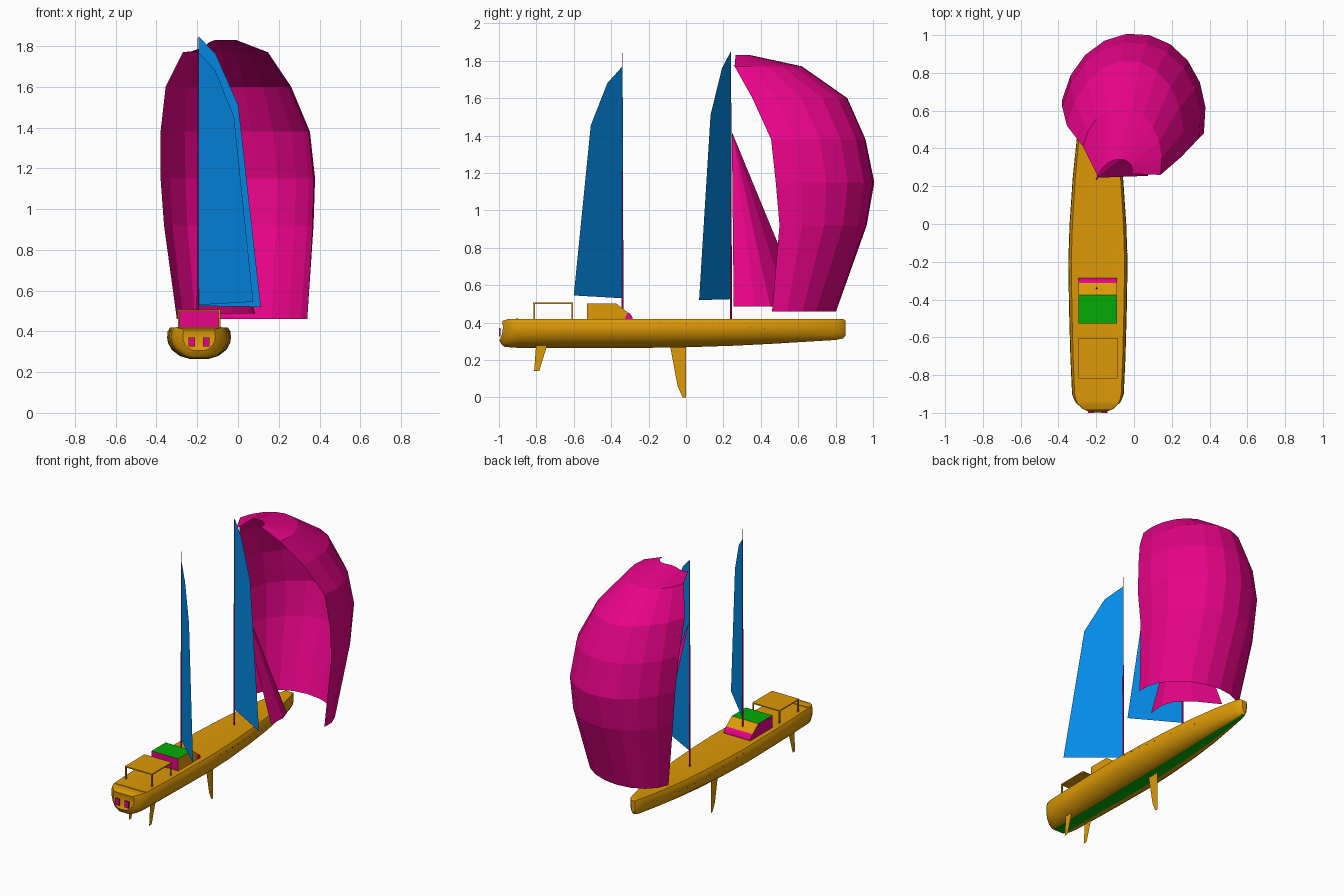
import bpy, bmesh, math
from mathutils import Vector

if "Cube" in bpy.data.objects:
    bpy.data.objects.remove(bpy.data.objects["Cube"])

CX = -0.191  # boat centreline


def material(name, rgb):
    m = bpy.data.materials.new(name)
    m.diffuse_color = (*rgb, 1)
    m.use_nodes = True
    m.node_tree.nodes["Principled BSDF"].inputs["Base Color"].default_value = m.diffuse_color
    return m


ORANGE = material("hull_orange", (0.72, 0.32, 0.002))
GREEN = material("deck_green", (0.001, 0.41, 0.002))
MAGENTA = material("sail_magenta", (0.82, 0.001, 0.25))
BLUE = material("sail_blue", (0.001, 0.27, 0.84))


def make(name, verts, faces, mats, rule=None):
    """Mesh object; rule(face) picks the material index."""
    me = bpy.data.meshes.new(name)
    me.from_pydata([tuple(v) for v in verts], [], faces)
    for m in mats:
        me.materials.append(m)
    bm = bmesh.new()
    bm.from_mesh(me)
    bmesh.ops.recalc_face_normals(bm, faces=bm.faces)
    if rule:
        for f in bm.faces:
            f.material_index = rule(f)
    bm.to_mesh(me)
    bm.free()
    ob = bpy.data.objects.new(name, me)
    bpy.context.collection.objects.link(ob)
    return ob


def extrude_x(name, profile, x0, x1, mats, rule=None):
    """Extrude a (y, z) profile from x0 to x1."""
    m = len(profile)
    v = [(x, y, z) for x in (x0, x1) for y, z in profile]
    f = [(j, (j + 1) % m, m + (j + 1) % m, m + j) for j in range(m)]
    f += [tuple(range(m)), tuple(range(m, 2 * m))]
    return make(name, v, f, mats, rule)


def box(name, x0, x1, y0, y1, z0, z1, mat):
    return extrude_x(name, [(y0, z0), (y1, z0), (y1, z1), (y0, z1)], x0, x1, [mat])


def sheet(name, pts, mat):
    return make(name, pts, [tuple(range(len(pts)))], [mat])


# Hull: stations (y, half width, bottom, top), one shared rounded section
stations = [(-1.0, .08, .305, .408), (-.99, .118, .283, .418), (-.975, .13, .27, .42),
            (-.9, .137, .265, .42), (-.7, .146, .265, .42), (-.45, .153, .265, .42),
            (-.2, .157, .265, .42), (0, .15, .268, .42), (.25, .133, .276, .42),
            (.45, .112, .286, .42), (.65, .08, .298, .42), (.8, .045, .307, .42),
            (.84, .03, .315, .42), (.852, .016, .33, .412)]
section = [(.3, 0), (.6, .09), (.85, .28), (.97, .5), (1, .68), (.98, .86), (.9, 1), (.83, .99)]
verts = []
for y, w, zb, zt in stations:
    half = [(w * a, zb + (zt - zb) * b) for a, b in section]
    ring = half + [(-a, b) for a, b in reversed(half)]
    bow_out = .055 if y < -.95 else 0  # rounded transom
    verts += [(CX + a, y + bow_out * (a / .13) ** 2, b) for a, b in ring]
n = 2 * len(section)
faces = [(i * n + j, i * n + (j + 1) % n, (i + 1) * n + (j + 1) % n, (i + 1) * n + j)
         for i in range(len(stations) - 1) for j in range(n)]
# transom in strips, bow cap as one face
faces += [(j, j + 1, n - 2 - j, n - 1 - j) for j in range(len(section) - 1)]
faces += [tuple(range((len(stations) - 1) * n, len(stations) * n))]


def deck_rule(f):
    c = f.calc_center_median()
    return int(f.normal.z > .9 and abs(c.x - CX) < .001 and c.y > -.96)


hull = make("hull", verts, faces, [ORANGE, GREEN], deck_rule)
bpy.context.view_layer.objects.active = hull
hull.select_set(True)
bpy.ops.object.shade_smooth_by_angle(angle=math.radians(35))
hull.select_set(False)


def half_width(y):
    for a, b in zip(stations, stations[1:]):
        if a[0] <= y <= b[0]:
            return a[1] + (b[1] - a[1]) * (y - a[0]) / (b[0] - a[0])


# Stern windows and the row of small portholes
for i, s in enumerate((-1, 1)):
    x = CX + s * .036
    box(f"stern_window_{i}", x - .016, x + .016, -1.0, -.992, .325, .37, MAGENTA)
    for k in range(10):
        y = -.14 + k * .07
        px = CX + s * half_width(y) * .99
        z = .40 - k * .004
        box(f"porthole_{i}_{k}", px - .002, px + .002, y - .002, y + .002, z - .002, z + .002, MAGENTA)

# Keel and twin rudders are thin sheets
sheet("keel", [(CX, y, z) for y, z in
               [(-.085, .275), (0, .275), (0, 0), (-.018, 0), (-.045, .06)]], ORANGE)
for i, s in enumerate((-1, 1)):
    sheet(f"rudder_{i}", [(CX + s * .078, y, z) for y, z in
                          [(-.8, .3), (-.74, .3), (-.745, .27), (-.785, .14), (-.812, .14)]], ORANGE)


# Cabin: green roof, orange sloped front, glazed back and one side
def cabin_rule(f):
    if f.normal.z > .95:
        return 1
    return 2 if f.normal.y < -.9 or f.normal.x < -.9 else 0


cabin = [(-.528, .415), (-.528, .503), (-.375, .503), (-.312, .455), (-.33, .415)]
extrude_x("cabin", cabin, CX - .102, CX + .102, [ORANGE, GREEN, MAGENTA], cabin_rule)
nose = [(-.33, .415), (-.312, .455), (-.298, .447), (-.287, .43), (-.285, .415)]
extrude_x("cabin_nose", nose, CX - .102, CX + .102, [MAGENTA])

# Cockpit canopy on four posts, and stern rail
box("canopy", CX - .104, CX + .104, -.817, -.603, .5, .508, ORANGE)
for i, s in enumerate((-1, 1)):
    for k, y in enumerate((-.812, -.608)):
        x = CX + s * .1
        box(f"canopy_post_{i}_{k}", x - .004, x + .004, y - .004, y + .004, .415, .502, ORANGE)
box("stern_rail", CX - .11, CX + .11, -.91, -.896, .415, .422, ORANGE)


# Tapered masts with flat blue sails: leech points are (fraction of boom, height)
def rig(tag, y, z0, top, clew, leech):
    bpy.ops.mesh.primitive_cone_add(vertices=8, radius1=.006, radius2=.001, depth=top - z0,
                                    location=(-.197, y, (top + z0) / 2))
    bpy.context.object.name = tag + "_mast"
    bpy.context.object.data.materials.append(MAGENTA)
    base = Vector((-.195, y, 0))
    run = Vector((clew[0], clew[1], 0)) - base
    sheet(tag + "_sail", [base + run * t + Vector((0, 0, z)) for t, z in leech], BLUE)


rig("aft", -.34, .415, 1.84, (.075, -.6), [(0, .53), (1, .545), (.65, 1.455), (.31, 1.68), (0, 1.77)])
rig("fore", .24, .415, 1.84, (.112, .07), [(0, .525), (1, .52), (.64, 1.51), (.28, 1.76), (0, 1.85)])

# Jib: bellied cone from the head to a curved foot
head = Vector((-.195, .245, 1.42))
foot = [(.075, .255), (.085, .37), (.06, .45), (-.03, .54), (-.195, .63)]
jib = [head] + [Vector((x, y, .487)) for x, y in foot]
make("jib", jib, [(0, i, i + 1) for i in range(1, len(foot))], [MAGENTA])

# Spinnaker: rows (left x, left y, right x, right y, belly depth, left z, right z)
rows = [(-.30, .62, .34, .46, .25, .46, .46), (-.363, .66, .365, .50, .38, .92, .92),
        (-.38, .66, .37, .48, .43, 1.15, 1.15), (-.38, .62, .345, .455, .417, 1.38, 1.38),
        (-.355, .52, .25, .355, .42, 1.60, 1.60), (-.27, .41, .14, .26, .275, 1.77, 1.77),
        (-.19, .25, -.01, .265, .085, 1.775, 1.83)]
SEG = 10
grid = []
for lx, ly, rx, ry, d, lz, rz in rows:
    for j in range(SEG + 1):
        a = math.pi * j / SEG
        t = (1 - math.cos(a)) / 2
        grid.append((lx + (rx - lx) * t + .2 * d * math.sin(a), ly + (ry - ly) * t + d * math.sin(a),
                     lz + (rz - lz) * min(1, 4 * t)))
w = SEG + 1
make("spinnaker", grid, [(i * w + j, i * w + j + 1, (i + 1) * w + j + 1, (i + 1) * w + j)
                         for i in range(len(rows) - 1) for j in range(SEG)], [MAGENTA])
